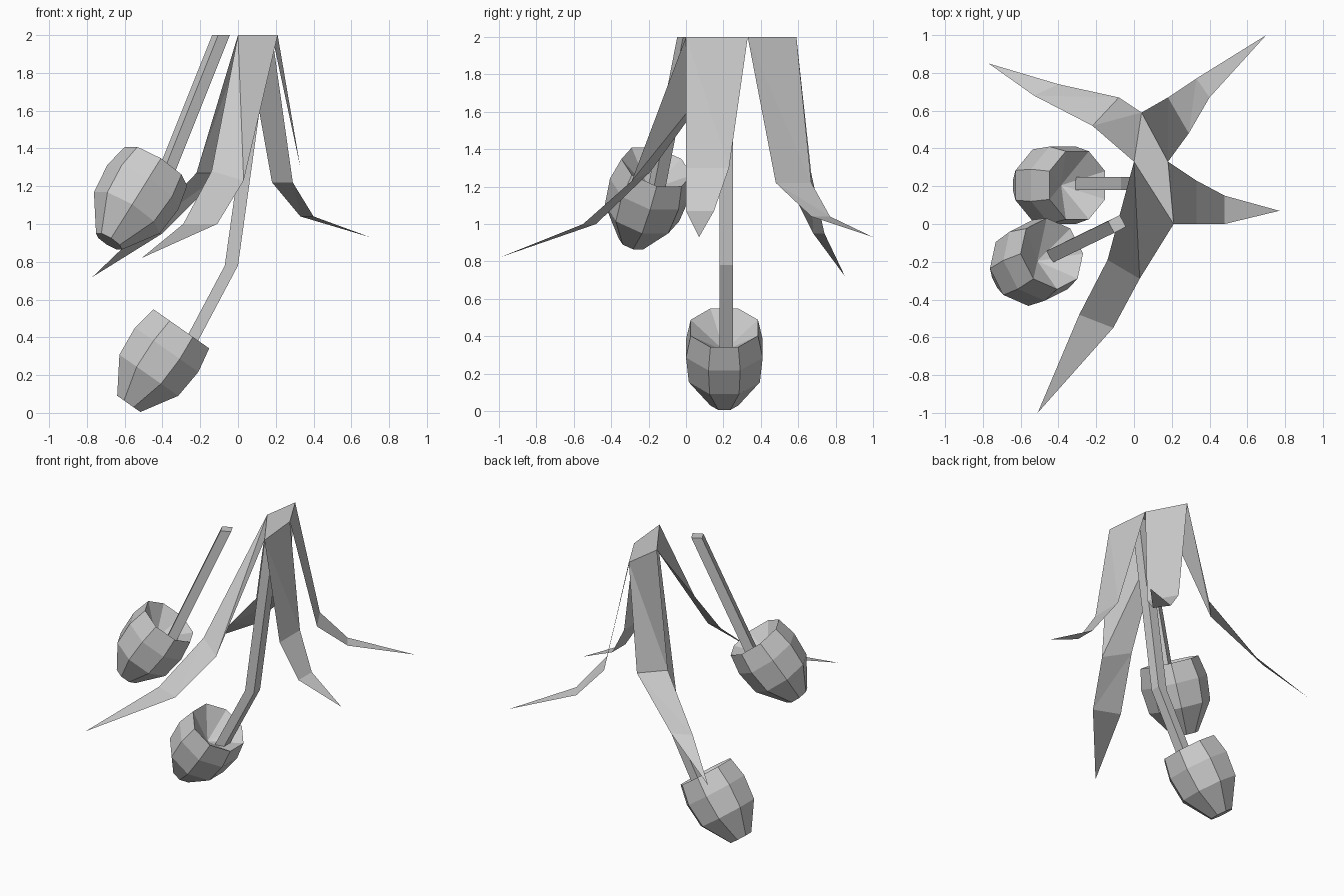
import bpy, bmesh, math
from mathutils import Vector, Matrix

cube = bpy.data.objects.get("Cube")
if cube:
    bpy.data.objects.remove(cube, do_unlink=True)

grey = bpy.data.materials.new("plain_grey")
grey.use_nodes = True
colour = (0.6, 0.6, 0.6, 1)
grey.diffuse_color = colour
grey.node_tree.nodes["Principled BSDF"].inputs["Base Color"].default_value = colour


def finish(name, bm, solid=False):
    if solid:
        bmesh.ops.recalc_face_normals(bm, faces=bm.faces)
    mesh = bpy.data.meshes.new(name)
    bm.to_mesh(mesh)
    bm.free()
    mesh.materials.append(grey)
    obj = bpy.data.objects.new(name, mesh)
    bpy.context.collection.objects.link(obj)
    return obj


def bridge(bm, a, b):
    for i in range(len(a)):
        j = (i + 1) % len(a)
        bm.faces.new((a[i], a[j], b[j], b[i]))


# Flat crown joining the four leaves
crown = [(0, 0.33, 2), (0.21, 0, 2), (0.18, 0.33, 2), (0.04, 0.59, 2)]
bm = bmesh.new()
bm.faces.new([bm.verts.new(p) for p in crown])
finish("crown", bm)


# Leaf: thin sheet hung from one crown edge, two bends, pointed tip
def leaf(name, edge, knee, bend, tip):
    bm = bmesh.new()
    rows = [[bm.verts.new(p) for p in row]
            for row in ((crown[edge], crown[(edge + 1) % 4]), knee, bend)]
    for (a, b), (c, d) in zip(rows, rows[1:]):
        bm.faces.new((a, c, d))
        bm.faces.new((a, d, b))
    bm.faces.new((rows[-1][0], bm.verts.new(tip), rows[-1][1]))
    finish(name, bm)


leaf("front_leaf", 0, [(-0.14, -0.19, 1.28), (0.03, -0.29, 1.23)],
     [(-0.29, -0.48, 1.0), (-0.11, -0.55, 1.0)], (-0.51, -1, 0.82))
leaf("left_leaf", 1, [(0.33, 0, 1.3), (0.33, 0.23, 1.3)],
     [(0.48, 0, 1.07), (0.48, 0.15, 1.07)], (0.77, 0.07, 0.93))
leaf("back_left_leaf", 2, [(0.29, 0.48, 1.22), (0.18, 0.67, 1.22)],
     [(0.40, 0.67, 1.04), (0.33, 0.77, 1.04)], (0.70, 1, 0.93))
leaf("back_right_leaf", 3, [(-0.08, 0.67, 1.27), (-0.22, 0.52, 1.27)],
     [(-0.40, 0.74, 0.95), (-0.53, 0.68, 0.95)], (-0.77, 0.85, 0.72))


# Stem: square section swept down through level rings
def stem(name, path, turn):
    bm = bmesh.new()
    spin = Matrix.Rotation(turn, 3, "Z")
    rings = [[bm.verts.new(Vector(p) + spin @ Vector((x, y, 0)) * 0.035)
              for x, y in ((-1, -1), (1, -1), (1, 1), (-1, 1))] for p in path]
    for a, b in zip(rings, rings[1:]):
        bridge(bm, a, b)
    bm.faces.new(rings[0])
    bm.faces.new(rings[-1])
    finish(name, bm, True)


# Fruit: eight-sided bulb with a conical hollow around the stem
def fruit(name, rim_centre, turn):
    bm = bmesh.new()
    rings = []
    for depth, apothem in ((0, 0.18), (0.135, 0.205), (0.3, 0.19), (0.485, 0.075)):
        r = apothem / math.cos(math.pi / 8)
        rings.append([bm.verts.new((r * math.cos((k + 0.5) * math.pi / 4),
                                    r * math.sin((k + 0.5) * math.pi / 4), -depth))
                      for k in range(8)])
    for a, b in zip(rings, rings[1:]):
        bridge(bm, a, b)
    bm.faces.new(rings[-1])
    pit = bm.verts.new((0, 0, -0.15))
    for i in range(8):
        bm.faces.new((rings[0][i], rings[0][i - 1], pit))
    lean = Matrix.Rotation(turn, 4, "Z") @ Matrix.Rotation(math.radians(35), 4, "Y")
    bm.transform(Matrix.Translation(rim_centre) @ lean)
    finish(name, bm, True)


swing = math.radians(27)
stem("lower_stem", [(0.135, 0.215, 2), (-0.035, 0.215, 0.78), (-0.295, 0.215, 0.29)], 0)
fruit("lower_fruit", (-0.30, 0.205, 0.445), 0)
stem("upper_stem", [(-0.09, 0, 2), (-0.43, -0.165, 1.15)], swing)
fruit("upper_fruit", (-0.435, -0.157, 1.305), swing)
